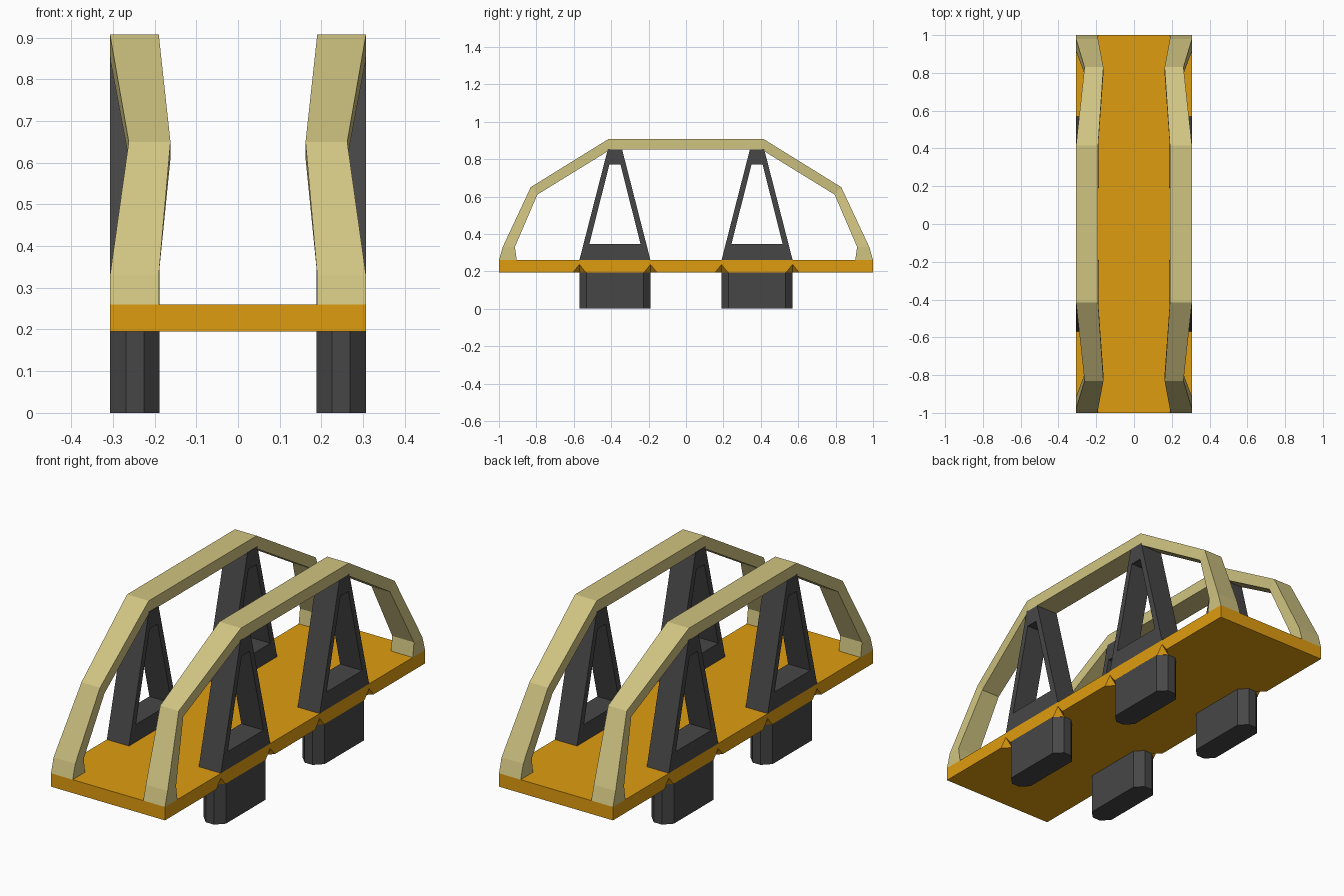
import bpy, bmesh

if "Cube" in bpy.data.objects:
    bpy.data.objects.remove(bpy.data.objects["Cube"])


def material(name, rgb):
    m = bpy.data.materials.new(name)
    m.diffuse_color = (*rgb, 1)
    m.use_nodes = True
    m.node_tree.nodes["Principled BSDF"].inputs["Base Color"].default_value = m.diffuse_color
    return m


ORANGE = material("orange", (0.74, 0.335, 0.005))
TAN = material("tan", (0.63, 0.55, 0.22))
DARK = material("dark_grey", (0.062, 0.062, 0.062))
X_IN, X_OUT = 0.188, 0.307


def finish(name, bm, mat):
    bmesh.ops.recalc_face_normals(bm, faces=bm.faces[:])
    me = bpy.data.meshes.new(name)
    bm.to_mesh(me)
    bm.free()
    me.materials.append(mat)
    ob = bpy.data.objects.new(name, me)
    bpy.context.scene.collection.objects.link(ob)
    return ob


def loft(bm, rings, closed=False):
    """Skin a list of point rings; cap the ends unless closed."""
    vs = [[bm.verts.new(p) for p in r] for r in rings]
    n = len(vs[0])
    pairs = list(zip(vs, vs[1:])) + ([(vs[-1], vs[0])] if closed else [])
    for a, b in pairs:
        for i in range(n):
            j = (i + 1) % n
            bm.faces.new((a[i], a[j], b[j], b[i]))
    if not closed:
        bm.faces.new(vs[0])
        bm.faces.new(vs[-1])


# Deck
bm = bmesh.new()
bmesh.ops.create_cube(bm, size=1)
for v in bm.verts:
    v.co = (v.co.x * 2 * X_OUT, v.co.y * 2, 0.2275 + v.co.z * 0.065)
deck = finish("deck", bm, ORANGE)

# Small notches in the lower deck edges at the leg corners
bm = bmesh.new()
for x in (-X_OUT, X_OUT):
    for y in (-0.57, -0.19, 0.19, 0.57):
        c = (x, y, 0.195)
        ring = [bm.verts.new((x + dx, y + dy, c[2])) for dx, dy in
                ((0.038, 0), (0, 0.034), (-0.038, 0), (0, -0.034))]
        for dz in (0.042, -0.042):
            tip = bm.verts.new((x, y, c[2] + dz))
            for i in range(4):
                bm.faces.new((ring[i], ring[(i + 1) % 4], tip))
cutter = finish("notch_cutter", bm, ORANGE)
cutter.hide_render = True
cutter.hide_viewport = True
mod = deck.modifiers.new("notches", 'BOOLEAN')
mod.operation = 'DIFFERENCE'
mod.object = cutter

# Arch sections: outer y, z, inner y, z, inner x, outer x
ARCH = [(-1.0, 0.26, -0.905, 0.26, X_IN + 0.002, X_OUT),
        (-0.98, 0.33, -0.915, 0.33, X_IN + 0.002, X_OUT),
        (-0.83, 0.65, -0.795, 0.61, 0.162, 0.262),
        (-0.415, 0.907, -0.405, 0.85, X_IN + 0.002, X_OUT)]
ARCH += [(-a, b, -c, d, e, f) for a, b, c, d, e, f in reversed(ARCH)]

for s, side in ((-1, "left"), (1, "right")):
    # Bent side rail
    bm = bmesh.new()
    loft(bm, [[(s * xi, yo, zo), (s * xo, yo, zo), (s * xo, yi, zi), (s * xi, yi, zi)]
              for yo, zo, yi, zi, xi, xo in ARCH])
    finish(side + "_arch_rail", bm, TAN)

    for t, end in ((-1, "front"), (1, "back")):
        y = t * 0.38
        # Open triangular support
        outer = [(-0.19, 0.26), (0.19, 0.26), (0.038, 0.853), (-0.038, 0.853)]
        inner = [(-0.137, 0.345), (0.137, 0.345), (0.03, 0.77), (-0.03, 0.77)]
        bm = bmesh.new()
        loft(bm, [[(s * X_IN, y + a, za), (s * X_OUT, y + a, za),
                   (s * X_OUT, y + b, zb), (s * X_IN, y + b, zb)]
                  for (a, za), (b, zb) in zip(outer, inner)], closed=True)
        finish(f"{end}_{side}_support", bm, DARK)

        # Leg with chamfered vertical corners
        hx, hy, c, cx = (X_OUT - X_IN) / 2, 0.19, 0.038, s * (X_IN + X_OUT) / 2
        plan = [(hx, hy - c), (hx - c, hy), (c - hx, hy), (-hx, hy - c),
                (-hx, c - hy), (c - hx, -hy), (hx - c, -hy), (hx, c - hy)]
        bm = bmesh.new()
        loft(bm, [[(cx + px, y + py, z) for px, py in plan] for z in (0, 0.197)])
        finish(f"{end}_{side}_leg", bm, DARK)
